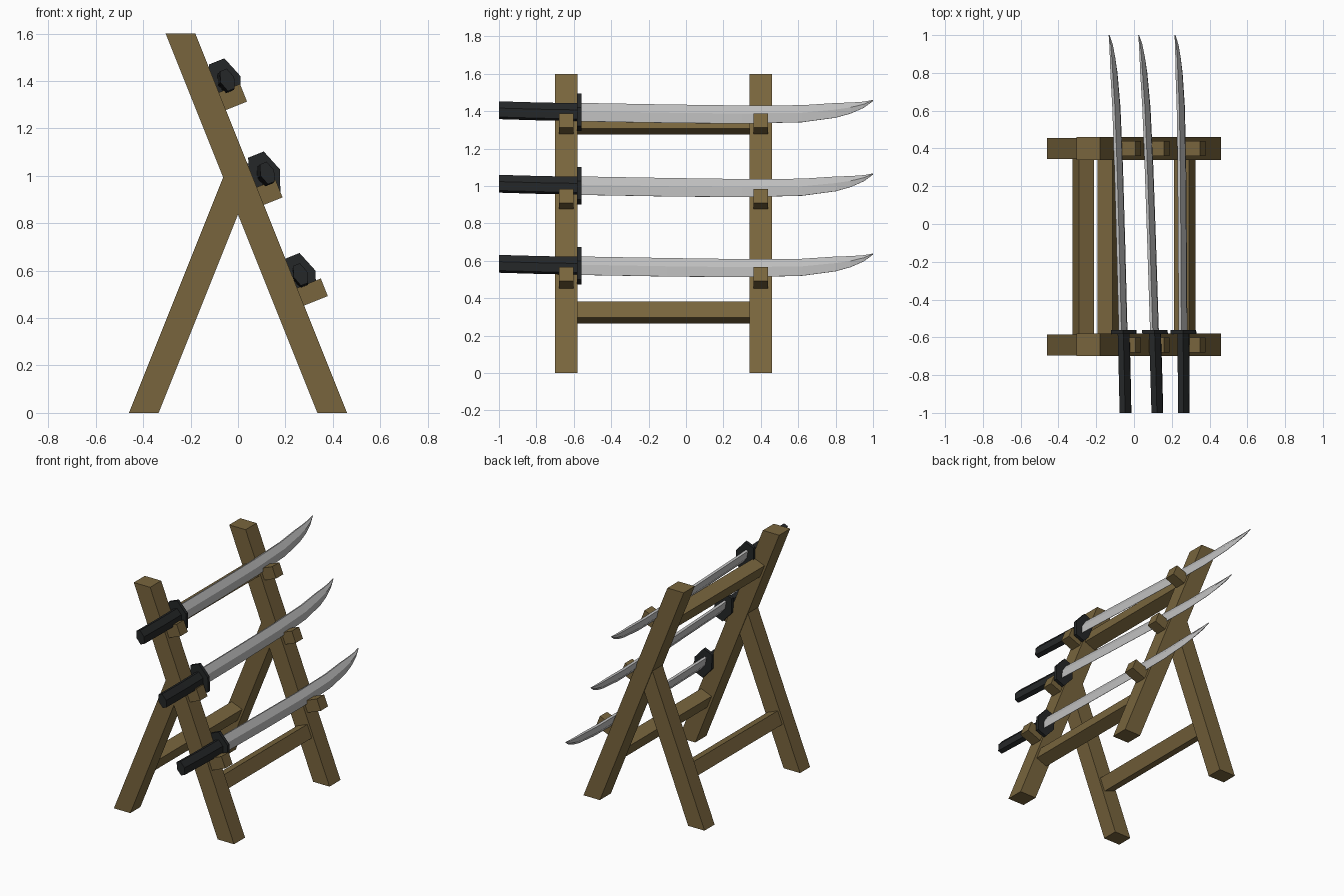
import bpy, bmesh, math

if "Cube" in bpy.data.objects:
    bpy.data.objects.remove(bpy.data.objects["Cube"])


def material(name, rgb):
    m = bpy.data.materials.new(name)
    m.diffuse_color = (*rgb, 1)
    m.use_nodes = True
    m.node_tree.nodes["Principled BSDF"].inputs["Base Color"].default_value = m.diffuse_color
    return m


WOOD = material("brown wood", (0.19, 0.13, 0.047))
DARK = material("black wrap", (0.018, 0.020, 0.021))
STEEL = material("grey steel", (0.52, 0.52, 0.52))

# Rack slope: U runs up along the front legs, N points out of their front face (x, z)
A = math.atan(0.4)
U = (-math.sin(A), math.cos(A))
N = (math.cos(A), math.sin(A))


def loft(name, rings, mat):
    """Skin a list of equal-length rings of points and cap both ends."""
    bm = bmesh.new()
    vs = [[bm.verts.new(p) for p in r] for r in rings]
    k = len(vs[0])
    for a, b in zip(vs, vs[1:]):
        for i in range(k):
            j = (i + 1) % k
            bm.faces.new((a[i], a[j], b[j], b[i]))
    bm.faces.new(vs[0])
    bm.faces.new(vs[-1])
    bmesh.ops.recalc_face_normals(bm, faces=bm.faces)
    me = bpy.data.meshes.new(name)
    bm.to_mesh(me)
    bm.free()
    me.materials.append(mat)
    ob = bpy.data.objects.new(name, me)
    bpy.context.collection.objects.link(ob)
    return ob


def prism(name, poly, y0, y1, mat=WOOD):
    return loft(name, [[(x, y, z) for x, z in poly] for y in (y0, y1)], mat)


def slanted_box(cx, cz, n0, n1, h, flip=1):
    """Rectangle in the xz plane aligned with the leg slope."""
    return [(flip * (cx + n * N[0] + u * U[0]), cz + n * N[1] + u * U[1])
            for n, u in ((n0, -h), (n1, -h), (n1, h), (n0, h))]


def leg_x(z):
    return 0.3975 - 0.4 * z


# Legs of the two A-frames
for side, y in (("near", -0.64), ("far", 0.40)):
    prism(side + "_front_leg",
          [(0.335, 0), (0.46, 0), (-0.18, 1.6), (-0.305, 1.6)], y - 0.06, y + 0.06)
    prism(side + "_back_leg",
          [(-0.46, 0), (-0.335, 0), (0, 0.8375), (-0.0625, 0.994)], y - 0.055, y + 0.055)
    # Pegs that hold the swords
    for i, (z, length) in enumerate(((1.315, 0.096), (0.915, 0.085), (0.49, 0.108))):
        prism(f"{side}_peg_{i + 1}",
              slanted_box(0.46 - 0.4 * z, z, -0.02, length, 0.04), y - 0.039, y + 0.039)

# Cross bars
for name, z, flip in (("upper_bar", 1.333, 1), ("lower_front_bar", 0.325, 1),
                      ("lower_back_bar", 0.325, -1)):
    prism(name, slanted_box(leg_x(z), z, -0.043, 0.043, 0.046, flip), -0.59, 0.35)

# Blade stations: y, spine height, edge height, thickness factor
BLADE = [(-0.57, 0.050, -0.053, 1), (-0.1, 0.041, -0.062, 1), (0.3, 0.035, -0.066, 1),
         (0.62, 0.037, -0.058, 0.95), (0.8, 0.050, -0.032, 0.85), (0.88, 0.053, -0.008, 0.7),
         (0.95, 0.059, 0.025, 0.5), (1.0, 0.070, 0.064, 0.15)]


def sword(i, cx, cz, yaw):
    def pt(y, n, u):
        return (cx + yaw * (y + 0.57) + n * N[0] + u * U[0], y, cz + n * N[1] + u * U[1])

    def hexagon(y, rn, ru, du=0.0):
        return [pt(y, rn * math.cos(k * math.pi / 3), du + ru * math.sin(k * math.pi / 3))
                for k in range(6)]

    loft(f"handle_{i}", [hexagon(-1.0, 0.031, 0.052, 0.011), hexagon(-0.78, 0.032, 0.052, 0.004),
                         hexagon(-0.57, 0.032, 0.052)], DARK)
    loft(f"guard_{i}", [hexagon(-0.582, 0.070, 0.109), hexagon(-0.56, 0.070, 0.109)], DARK)
    # Blade: narrow spine, ridge at mid height, sharp lower edge
    rings = []
    for y, top, low, t in BLADE:
        mid = (top + low) / 2
        rings.append([pt(y, 0.008 * t, top), pt(y, -0.008 * t, top), pt(y, -0.018 * t, mid),
                      pt(y, -0.001, low), pt(y, 0.001, low), pt(y, 0.018 * t, mid)])
    loft(f"blade_{i}", rings, STEEL)


for i, spec in enumerate(((-0.055, 1.395, -0.033), (0.111, 1.002, -0.039), (0.262, 0.574, -0.0127))):
    sword(i + 1, *spec)
